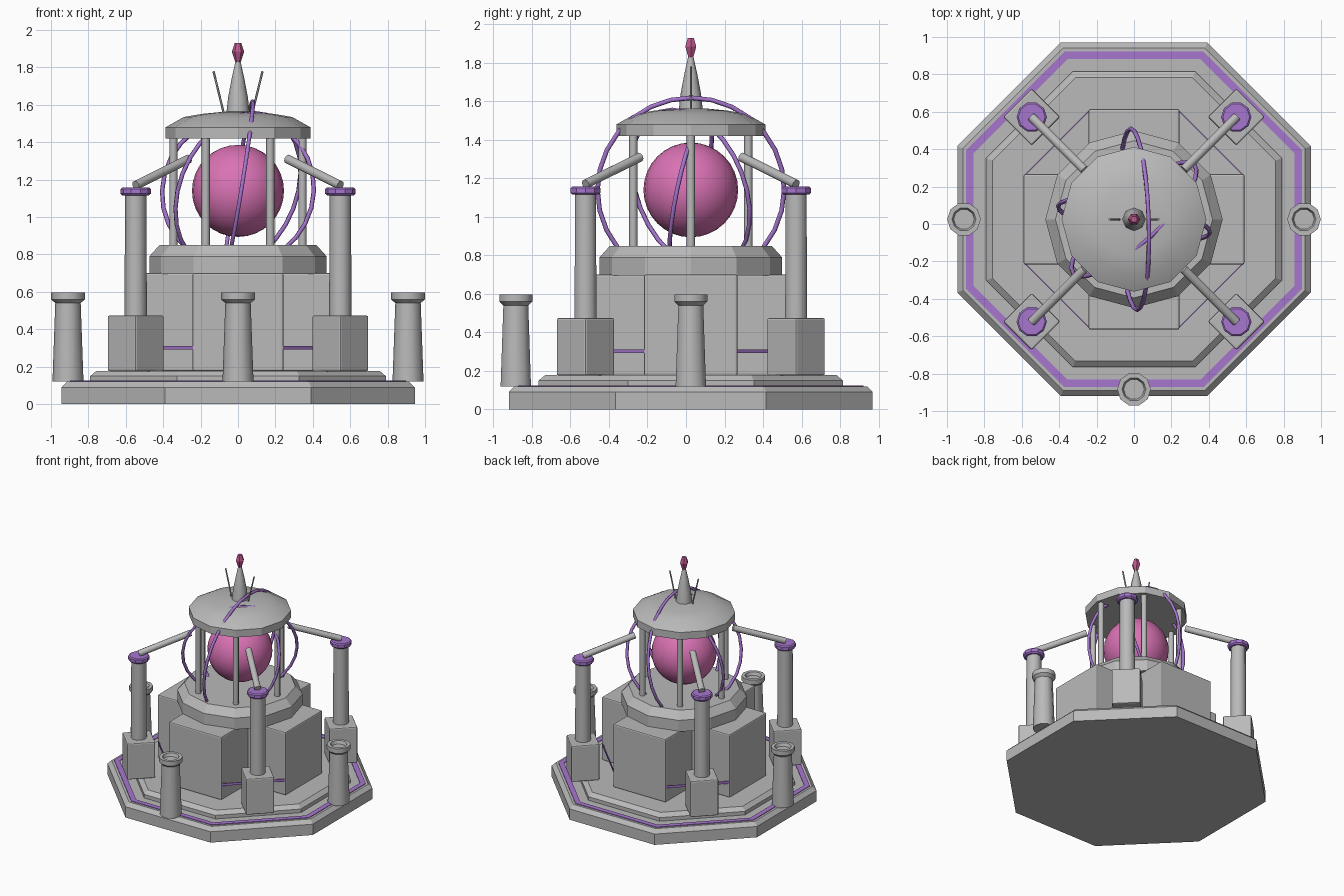
import bpy, bmesh, math
from mathutils import Matrix, Vector

if "Cube" in bpy.data.objects:
    bpy.data.objects.remove(bpy.data.objects["Cube"])

CY = 0.025  # depth offset of the central axis


def material(name, rgb):
    m = bpy.data.materials.new(name)
    m.diffuse_color = (*rgb, 1)
    m.use_nodes = True
    m.node_tree.nodes["Principled BSDF"].inputs["Base Color"].default_value = m.diffuse_color
    return m


STONE = material("grey_stone", (0.49, 0.49, 0.49))
PURPLE = material("purple_glow", (0.38, 0.18, 0.62))
PINK = material("pink_orb", (0.70, 0.17, 0.46))
ROSE = material("rose_crystal", (0.52, 0.10, 0.27))


def finish(name, bm, mat, smooth=None):
    bmesh.ops.recalc_face_normals(bm, faces=bm.faces)
    me = bpy.data.meshes.new(name)
    bm.to_mesh(me)
    bm.free()
    me.materials.append(mat)
    ob = bpy.data.objects.new(name, me)
    bpy.context.collection.objects.link(ob)
    if smooth:
        bpy.ops.object.select_all(action='DESELECT')
        ob.select_set(True)
        bpy.context.view_layer.objects.active = ob
        bpy.ops.object.shade_smooth_by_angle(angle=math.radians(smooth))
    return ob


def lathe(name, profile, sides, mat, at=(0, CY), phase=0.0, smooth=None, closed=False):
    """Turn (radius, height) points around a vertical axis."""
    bm = bmesh.new()
    rings = []
    for r, z in profile:
        rings.append([bm.verts.new((at[0] + r * math.cos(phase + k * math.tau / sides),
                                    at[1] + r * math.sin(phase + k * math.tau / sides), z))
                      for k in range(sides)])
    pairs = list(zip(rings, rings[1:]))
    if closed:
        pairs.append((rings[-1], rings[0]))
    for a, b in pairs:
        for k in range(sides):
            j = (k + 1) % sides
            bm.faces.new((a[k], a[j], b[j], b[k]))
    if not closed:
        bm.faces.new(rings[0][::-1])
        bm.faces.new(rings[-1])
    return finish(name, bm, mat, smooth)


def box(name, centre, size, mat, turn=0.0, bevel=0.0):
    bm = bmesh.new()
    m = Matrix.Translation(centre) @ Matrix.Rotation(turn, 4, 'Z') @ Matrix.Diagonal((*size, 1))
    bmesh.ops.create_cube(bm, size=1, matrix=m)
    if bevel:
        bmesh.ops.bevel(bm, geom=bm.edges[:], offset=bevel, segments=2, profile=0.5, affect='EDGES')
    return finish(name, bm, mat)


def rod(name, a, b, radius, mat, sides=10):
    a, b = Vector(a), Vector(b)
    d = b - a
    bm = bmesh.new()
    m = Matrix.Translation((a + b) / 2) @ d.to_track_quat('Z', 'Y').to_matrix().to_4x4()
    bmesh.ops.create_cone(bm, cap_ends=True, segments=sides, radius1=radius, radius2=radius,
                          depth=d.length, matrix=m)
    return finish(name, bm, mat, 50)


def hoop(name, radius, heading, lean, tube=0.012, seg=28, sides=6):
    """Upright ring running along heading, with its top leaning to one side."""
    h, t = math.radians(heading), math.radians(lean)
    u = Vector((math.cos(h), math.sin(h), 0))
    side = Vector((-u.y, u.x, 0))
    w = side * math.sin(t) + Vector((0, 0, math.cos(t)))
    n = u.cross(w)
    bm = bmesh.new()
    loops = []
    for i in range(seg):
        a = i * math.tau / seg
        out = u * math.cos(a) + w * math.sin(a)
        c = Vector((0, CY, 1.14)) + out * radius
        loops.append([bm.verts.new(c + tube * (out * math.cos(b) + n * math.sin(b)))
                      for b in (k * math.tau / sides for k in range(sides))])
    for i in range(seg):
        a, b = loops[i], loops[(i + 1) % seg]
        for k in range(sides):
            j = (k + 1) % sides
            bm.faces.new((a[k], a[j], b[j], b[k]))
    return finish(name, bm, PURPLE, 65)


# Stepped octagonal base with an inlaid band (sizes given across the flats)
OCT = 1 / math.cos(math.pi / 8)
P8 = math.pi / 8
lathe("base_step", [(0.945 * OCT, 0), (0.945 * OCT, 0.09), (0.915 * OCT, 0.12)], 8, STONE, phase=P8)
lathe("base_band", [(0.897 * OCT, 0.115), (0.897 * OCT, 0.125),
                    (0.857 * OCT, 0.125), (0.857 * OCT, 0.115)], 8, PURPLE, phase=P8, closed=True)
lathe("upper_step", [(0.79 * OCT, 0.12), (0.79 * OCT, 0.15), (0.757 * OCT, 0.178)], 8, STONE, phase=P8)

# Cross-shaped plinth
box("plinth_across", (0, CY, 0.438), (1.18, 0.485, 0.525), STONE, bevel=0.01)
box("plinth_along", (0, CY, 0.438), (0.485, 1.18, 0.525), STONE, bevel=0.01)
lathe("orb_platform", [(0.474, 0.695), (0.474, 0.79), (0.42, 0.85)], 12, STONE)

# Orb, its columns and the domed roof
bm = bmesh.new()
bmesh.ops.create_uvsphere(bm, u_segments=24, v_segments=16, radius=0.246,
                          matrix=Matrix.Translation((0, CY, 1.14)))
finish("orb", bm, PINK, 40)
for k in range(6):
    a = k * math.tau / 6
    x, y = 0.345 * math.cos(a), CY + 0.345 * math.sin(a)
    rod("roof_column", (x, y, 0.83), (x, y, 1.43), 0.022, STONE, 8)
lathe("roof", [(0.387, 1.42), (0.387, 1.48), (0.29, 1.535), (0.19, 1.552),
               (0.09, 1.562), (0.02, 1.566)], 12, STONE, smooth=29)

# Spire, crystal and antennas
lathe("spire", [(0.063, 1.55), (0.053, 1.64), (0.034, 1.74), (0.014, 1.83)], 8, STONE, smooth=50)
lathe("crystal", [(0.012, 1.82), (0.033, 1.885), (0.018, 1.93)], 6, ROSE)
for s in (-1, 1):
    rod("antenna", (s * 0.075, CY, 1.55), (s * 0.131, CY, 1.78), 0.006, STONE, 6)

# Leaning hoops around the orb
hoop("outer_hoop", 0.485, 92, -9.3)
hoop("cross_hoop", 0.412, -10, 12)
hoop("diagonal_hoop", 0.435, 42, -17)

# Corner pillars with pedestals, caps, arms and light strips
for sx in (-1, 1):
    for sy in (-1, 1):
        x, y = sx * 0.547, CY + sy * 0.547
        box("pedestal", (x, y, 0.325), (0.216, 0.216, 0.3), STONE, turn=math.pi / 4, bevel=0.01)
        lathe("pillar", [(0.06, 0.46), (0.057, 1.13)], 10, STONE, at=(x, y), smooth=50)
        lathe("pillar_cap", [(0.07, 1.115), (0.081, 1.125), (0.081, 1.15), (0.072, 1.158)],
              10, PURPLE, at=(x, y))
        rod("arm", (x, y, 1.17), (sx * 0.265, CY + sy * 0.265, 1.31), 0.025, STONE)
        box("light_strip", (sx * 0.41, CY + sy * 0.41, 0.302), (0.49, 0.006, 0.02), PURPLE,
            turn=-sx * sy * math.pi / 4)

# Hollow-topped bollards on three sides
for x, y in ((-0.909, CY), (0.909, CY), (0, CY - 0.909)):
    lathe("bollard", [(0.083, 0.12), (0.068, 0.54), (0.09, 0.56), (0.09, 0.598),
                      (0.064, 0.598), (0.055, 0.572)], 10, STONE, at=(x, y), smooth=38)
